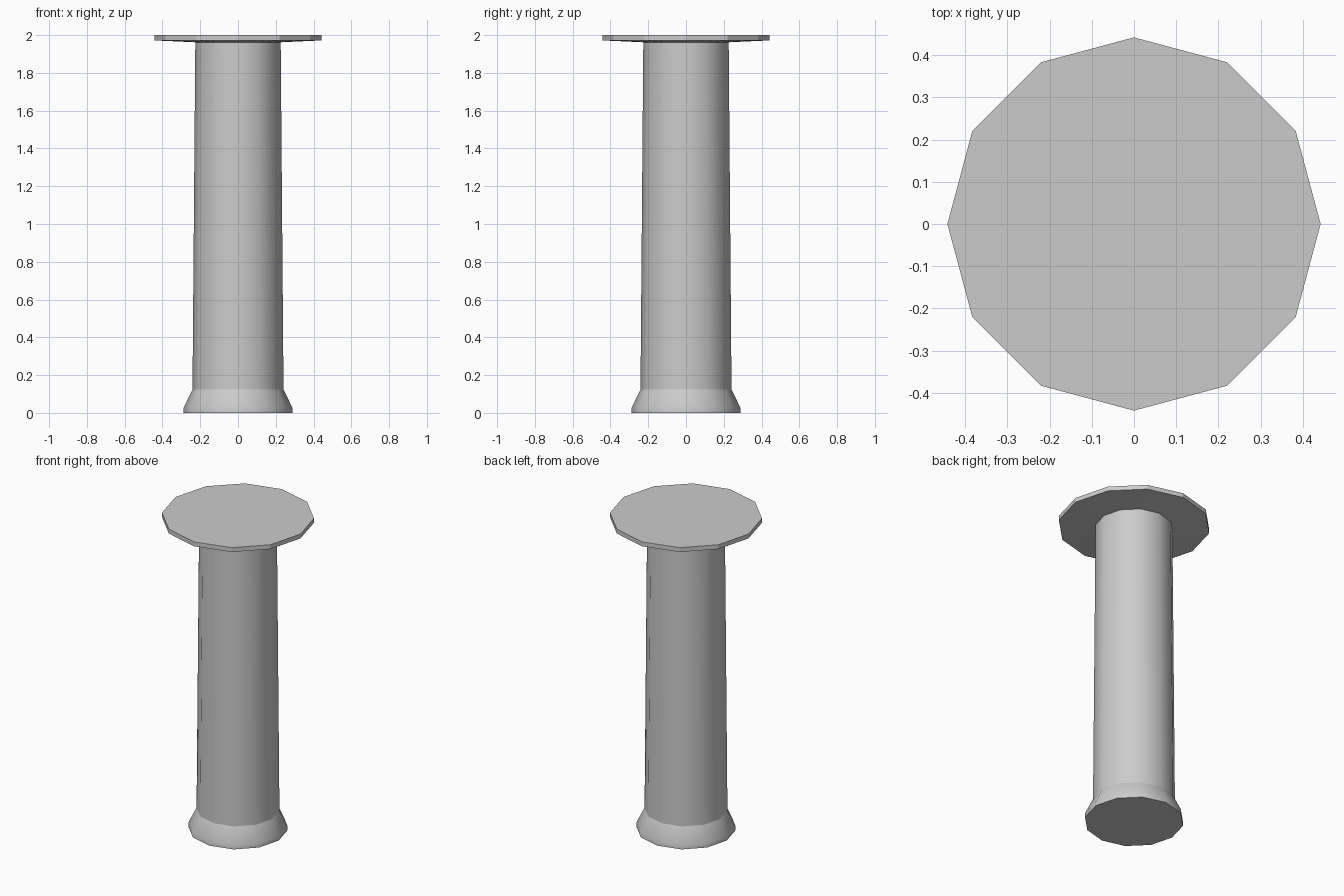
import bpy, bmesh
from math import cos, sin, pi, radians

if "Cube" in bpy.data.objects:
    bpy.data.objects.remove(bpy.data.objects["Cube"])

SIDES = 12


def lathe(name, profile, cap_bottom=False, cap_top=False, smooth=True):
    """Turn (radius, z) points around the z axis as a 12-sided surface."""
    bm = bmesh.new()
    rings = [[bm.verts.new((r * cos(2 * pi * i / SIDES), r * sin(2 * pi * i / SIDES), z))
              for i in range(SIDES)] for r, z in profile]
    for low, high in zip(rings, rings[1:]):
        for i in range(SIDES):
            j = (i + 1) % SIDES
            bm.faces.new((low[i], low[j], high[j], high[i]))
    if cap_bottom:
        bm.faces.new(rings[0][::-1])
    if cap_top:
        bm.faces.new(rings[-1])
    mesh = bpy.data.meshes.new(name)
    bm.to_mesh(mesh)
    bm.free()
    obj = bpy.data.objects.new(name, mesh)
    bpy.context.collection.objects.link(obj)
    if smooth:
        bpy.ops.object.select_all(action='DESELECT')
        obj.select_set(True)
        bpy.context.view_layer.objects.active = obj
        bpy.ops.object.shade_smooth_by_angle(angle=radians(32))
    return obj


# Flared foot with a short vertical rim
lathe("base", [(0.288, 0), (0.288, 0.027), (0.241, 0.125)], cap_bottom=True)

# Slightly tapered shaft
lathe("shaft", [(0.241, 0.125), (0.226, 1.962)])

# Thin wide top plate with a gently sloped underside
lathe("top_plate", [(0.226, 1.962), (0.442, 1.972), (0.442, 2.0)], cap_top=True, smooth=False)
